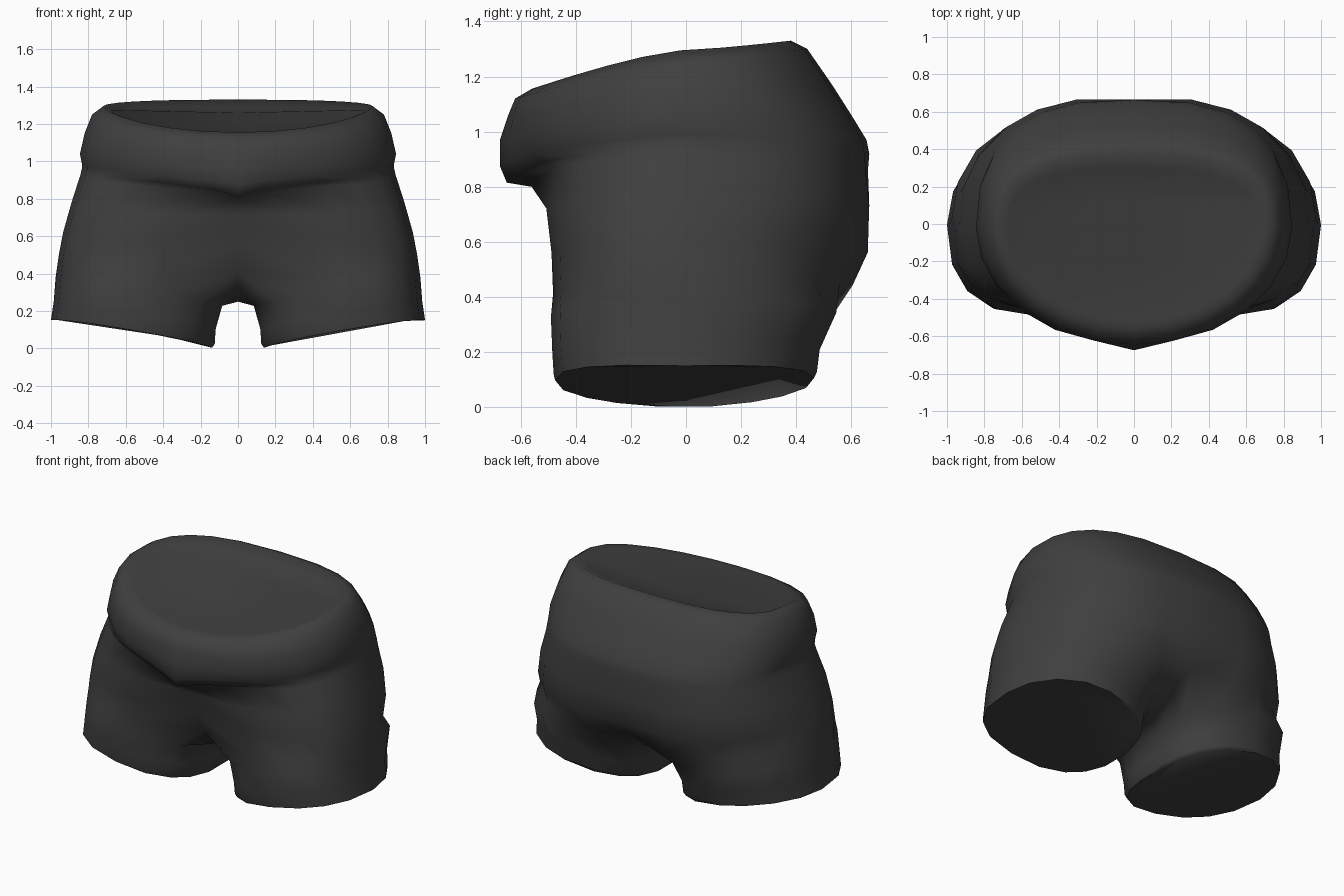
import bpy, bmesh, math

if "Cube" in bpy.data.objects:
    bpy.data.objects.remove(bpy.data.objects["Cube"])

K = 13   # points on a half ring, front centre to back centre
M = 4    # extra points across the crotch

grey = bpy.data.materials.new("charcoal cloth")
grey.diffuse_color = (0.05, 0.05, 0.05, 1)
grey.use_nodes = True
grey.node_tree.nodes["Principled BSDF"].inputs["Base Color"].default_value = grey.diffuse_color


def power(v, e):
    return math.copysign(abs(v) ** e, v)


def half_ring(front, side, back, ef=1.0, eb=0.75, dent_f=0.0, dent_b=0.0):
    """Right half of a torso ring. front/back = (y, z), side = (x, y, z)."""
    pts = []
    for i in range(K):
        t = math.pi * i / (K - 1)
        c, s = math.cos(t), math.sin(t)
        end, e, dent = (front, ef, dent_f) if c > 0 else (back, eb, -dent_b)
        f = abs(c) ** e
        x = 0 if i in (0, K - 1) else side[0] * s ** e
        y = side[1] + (end[0] - side[1]) * f
        z = side[2] + (end[1] - side[2]) * f ** 1.3
        y += dent * math.exp(-(x / 0.2) ** 2)     # hollow along the centre
        pts.append((x, y, z))
    return pts


def leg_ring(x0, x1, y0, y1, lift):
    """Closed leg ring on the slanted hem plane, starting at the inner front."""
    angles = [-45 + 270 * i / (K - 1) for i in range(K)]
    angles += [225 + 90 * (j + 1) / (M + 1) for j in range(M)]
    pts = []
    for a in map(math.radians, angles):
        s, c = math.sin(a), math.cos(a)
        e = 1.0 if c < 0 and s > 0 else 0.83
        x = (x0 + x1) / 2 + (x1 - x0) / 2 * power(s, e)
        y = (y0 + y1) / 2 - (y1 - y0) / 2 * power(c, e)
        z = lift + 0.174 * (x - x0) + (0.1 if y > 0 else 0.07) * abs(y) ** 1.5
        pts.append((x, y, z))
    return pts


# Waist, rim, belly fold and hips, from top to crotch
torso = [
    half_ring((-.52, 1.155), (.68, -.02, 1.275), (.30, 1.29)),
    half_ring((-.56, 1.155), (.72, -.02, 1.295), (.38, 1.33)),
    half_ring((-.62, 1.12), (.78, -.02, 1.25), (.44, 1.30)),
    half_ring((-.645, 1.06), (.82, -.02, 1.15), (.53, 1.17)),
    half_ring((-.65, .97), (.845, -.02, 1.04), (.60, 1.06), eb=.76),
    half_ring((-.635, .91), (.835, -.02, .99), (.655, .97), eb=.76),
    half_ring((-.59, .875), (.833, 0, .97), (.665, .92), .92, .76),
    half_ring((-.53, .86), (.842, 0, .93), (.67, .86), .8, .76, 0, .01),
    half_ring((-.52, .72), (.89, -.01, .78), (.685, .73), .7, .78, .02, .02),
    half_ring((-.50, .56), (.935, -.02, .62), (.685, .56), .65, .84, .06, .05),
    half_ring((-.495, .41), (.958, -.02, .50), (.64, .44), .64, .92, .14, .10),
]
# Small knot at the front centre of the waistband
for ring, out, down in ((4, .025, .0), (5, .04, .035), (6, .06, .06), (7, .03, .06)):
    x, y, z = torso[ring][0]
    torso[ring][0] = (x, y - out, z - down)
    x, y, z = torso[ring][1]
    torso[ring][1] = (.13, y - out * .6, z - down * .5)

crotch = [(0, .36, .33), (0, .15, .26), (0, -.08, .25), (0, -.24, .28)]
legs = [
    leg_ring(.08, .975, -.49, .545, .225),
    leg_ring(.115, .985, -.485, .485, .10),
    leg_ring(.12, .997, -.48, .475, .02),
    leg_ring(.135, 1.0, -.475, .465, 0),
]

bm = bmesh.new()


def add(points):
    return [bm.verts.new(p) for p in points]


def bridge(a, b, closed):
    n = len(a)
    for i in range(n if closed else n - 1):
        j = (i + 1) % n
        bm.faces.new((a[i], b[i], b[j], a[j]))


rows = [add(r) for r in torso]
for a, b in zip(rows, rows[1:]):
    bridge(a, b, False)

# Sunken top panel
front, back = rows[0][0].co, rows[0][-1].co
middle = add([(0, front.y * .6 + back.y * .4, 1.2), (0, front.y * .2 + back.y * .8, 1.26)])
split = K // 2
for i in range(K - 1):
    m = middle[0] if i < split else middle[1]
    bm.faces.new((m, rows[0][i], rows[0][i + 1]))
bm.faces.new((middle[0], rows[0][split], middle[1]))

# Leg tube and closed hem
loops = [rows[-1] + add(crotch)] + [add(r) for r in legs]
for a, b in zip(loops, loops[1:]):
    bridge(a, b, True)
bm.faces.new(loops[-1])

bmesh.ops.recalc_face_normals(bm, faces=bm.faces)
mesh = bpy.data.meshes.new("shorts")
bm.to_mesh(mesh)
bm.free()
mesh.materials.append(grey)
shorts = bpy.data.objects.new("shorts", mesh)
bpy.context.collection.objects.link(shorts)

# Mirror to the left side
mirror = shorts.modifiers.new("mirror", 'MIRROR')
mirror.use_clip = True
mirror.merge_threshold = 0.002
bpy.context.view_layer.objects.active = shorts
shorts.select_set(True)
bpy.ops.object.modifier_apply(modifier="mirror")
bpy.ops.object.shade_smooth_by_angle(angle=math.radians(62))
